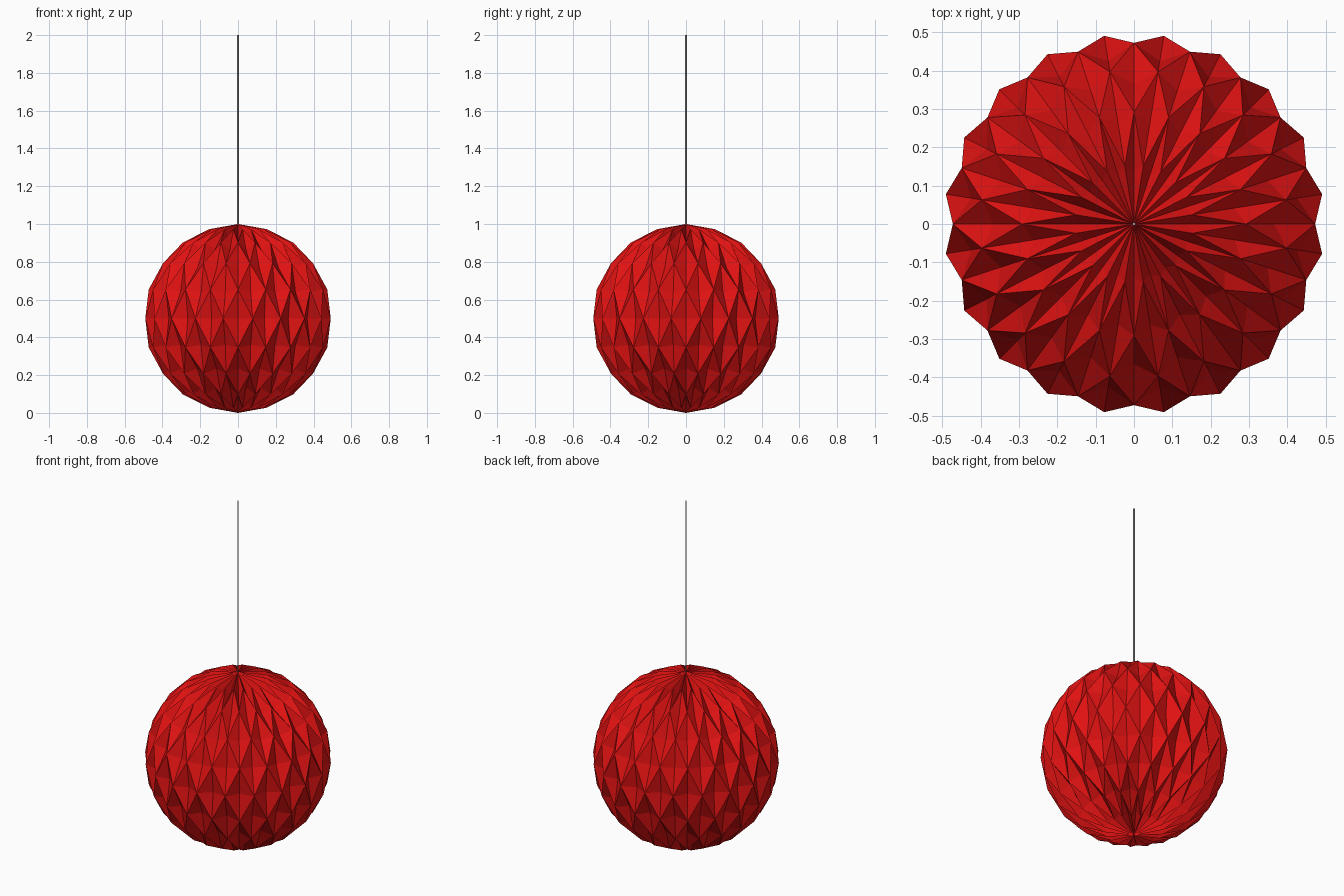
import bpy, bmesh, math

if "Cube" in bpy.data.objects:
    bpy.data.objects.remove(bpy.data.objects["Cube"])

R, CZ = 0.5, 0.5      # ball radius and centre height
SEG, RINGS = 40, 9    # alternating ridge / valley points on each ring
VALLEY = 0.91         # depth of the folded cells


def material(name, color):
    m = bpy.data.materials.new(name)
    m.diffuse_color = (*color, 1)
    m.use_nodes = True
    m.node_tree.nodes["Principled BSDF"].inputs["Base Color"].default_value = m.diffuse_color
    return m


def add_object(name, bm, mat):
    bmesh.ops.recalc_face_normals(bm, faces=bm.faces[:])
    mesh = bpy.data.meshes.new(name)
    bm.to_mesh(mesh)
    bm.free()
    mesh.materials.append(mat)
    ob = bpy.data.objects.new(name, mesh)
    bpy.context.collection.objects.link(ob)
    return ob


red = material("red_paper", (0.75, 0.006, 0.006))
grey = material("grey_cord", (0.55, 0.55, 0.57))

# Honeycomb paper ball: diamond cells with sunken centres
bm = bmesh.new()
rings = []
for i in range(RINGS):
    lat = math.radians(-72 + 18 * i)
    ring = []
    for j in range(SEG):
        a = 2 * math.pi * j / SEG
        ridge = (i + j) % 2 == 1
        r = (R - 0.003) * (1 if ridge else VALLEY)
        ring.append(bm.verts.new((r * math.cos(lat) * math.cos(a),
                                  r * math.cos(lat) * math.sin(a),
                                  CZ + r * math.sin(lat))))
    rings.append(ring)
bottom = bm.verts.new((0, 0, CZ - R))
top = bm.verts.new((0, 0, CZ + R))

for j in range(SEG):
    k = (j + 1) % SEG
    bm.faces.new((bottom, rings[0][k], rings[0][j]))
    bm.faces.new((top, rings[-1][j], rings[-1][k]))
    for i in range(RINGS - 1):
        a, b = rings[i][j], rings[i][k]
        d, c = rings[i + 1][j], rings[i + 1][k]
        # the diagonal always joins two ridge points
        if (i + j) % 2 == 1:
            bm.faces.new((a, b, c))
            bm.faces.new((a, c, d))
        else:
            bm.faces.new((a, b, d))
            bm.faces.new((b, c, d))
add_object("paper_ball", bm, red)

# Hanging cord
bm = bmesh.new()
bmesh.ops.create_cone(bm, cap_ends=True, segments=8, radius1=0.004,
                      radius2=0.004, depth=1.01)
bmesh.ops.translate(bm, verts=bm.verts[:], vec=(0, 0, 1.495))
add_object("hanging_cord", bm, grey)
